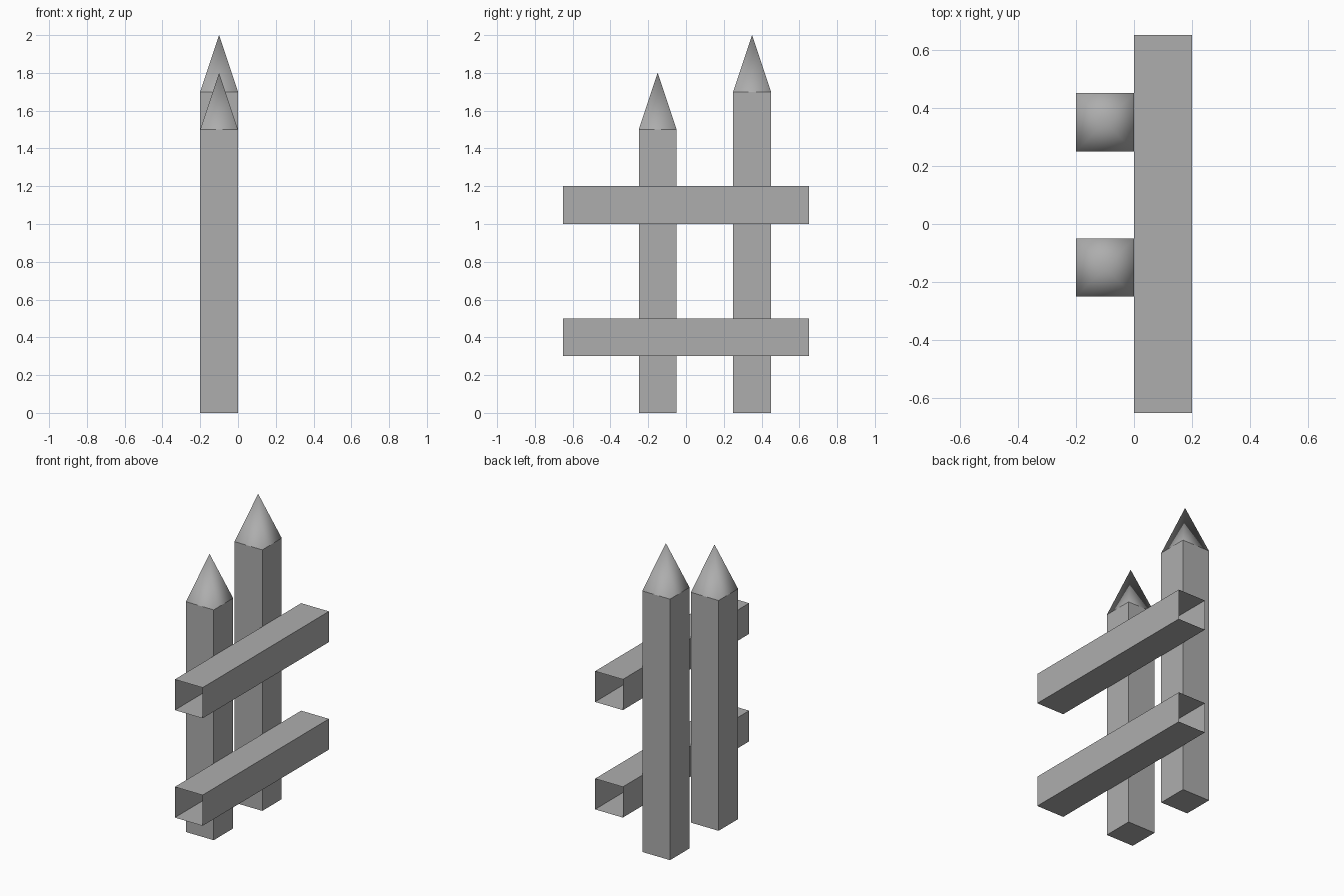
import bpy, bmesh
from math import pi, sqrt
from mathutils import Matrix, Vector

if "Cube" in bpy.data.objects:
    bpy.data.objects.remove(bpy.data.objects["Cube"])

# dark grey shared by all timbers
grey = bpy.data.materials.new("dark_grey")
grey.diffuse_color = (0.42, 0.42, 0.42, 1)
grey.use_nodes = True
grey.node_tree.nodes["Principled BSDF"].inputs["Base Color"].default_value = grey.diffuse_color


def add_object(name, bm):
    mesh = bpy.data.meshes.new(name)
    bm.to_mesh(mesh)
    bm.free()
    mesh.materials.append(grey)
    obj = bpy.data.objects.new(name, mesh)
    bpy.context.collection.objects.link(obj)
    return obj


def box(name, size, center, open_ends=False):
    bm = bmesh.new()
    bmesh.ops.create_cube(bm, size=1)
    if open_ends:
        ends = [f for f in bm.faces if abs(f.normal.y) > 0.9]
        bmesh.ops.delete(bm, geom=ends, context='FACES_ONLY')
    bmesh.ops.transform(
        bm, verts=bm.verts,
        matrix=Matrix.Translation(center) @ Matrix.Diagonal(Vector((*size, 1))))
    return add_object(name, bm)


def pyramid(name, width, height, base):
    # four-sided point, smooth shaded, open underneath where it meets the post
    bm = bmesh.new()
    bmesh.ops.create_cone(
        bm, cap_ends=False, segments=4, radius1=width / sqrt(2), radius2=0,
        depth=height, matrix=Matrix.Rotation(pi / 4, 4, 'Z'))
    bmesh.ops.remove_doubles(bm, verts=bm.verts, dist=1e-4)
    bmesh.ops.translate(bm, verts=bm.verts,
                        vec=Vector(base) + Vector((0, 0, height / 2)))
    for f in bm.faces:
        f.smooth = True
    return add_object(name, bm)


W = 0.2      # timber width
TIP = 0.3    # height of the pointed tops

# upright posts with pointed tops
for label, y, h in (("short", -0.15, 1.5), ("tall", 0.35, 1.7)):
    box(f"{label}_post", (W, W, h), (-W / 2, y, h / 2))
    pyramid(f"{label}_post_tip", W, TIP, (-W / 2, y, h))

# horizontal rails: hollow square tubes, open at both ends
for label, z in (("lower", 0.4), ("upper", 1.1)):
    box(f"{label}_rail", (W, 1.3, W), (W / 2, 0, z), open_ends=True)
